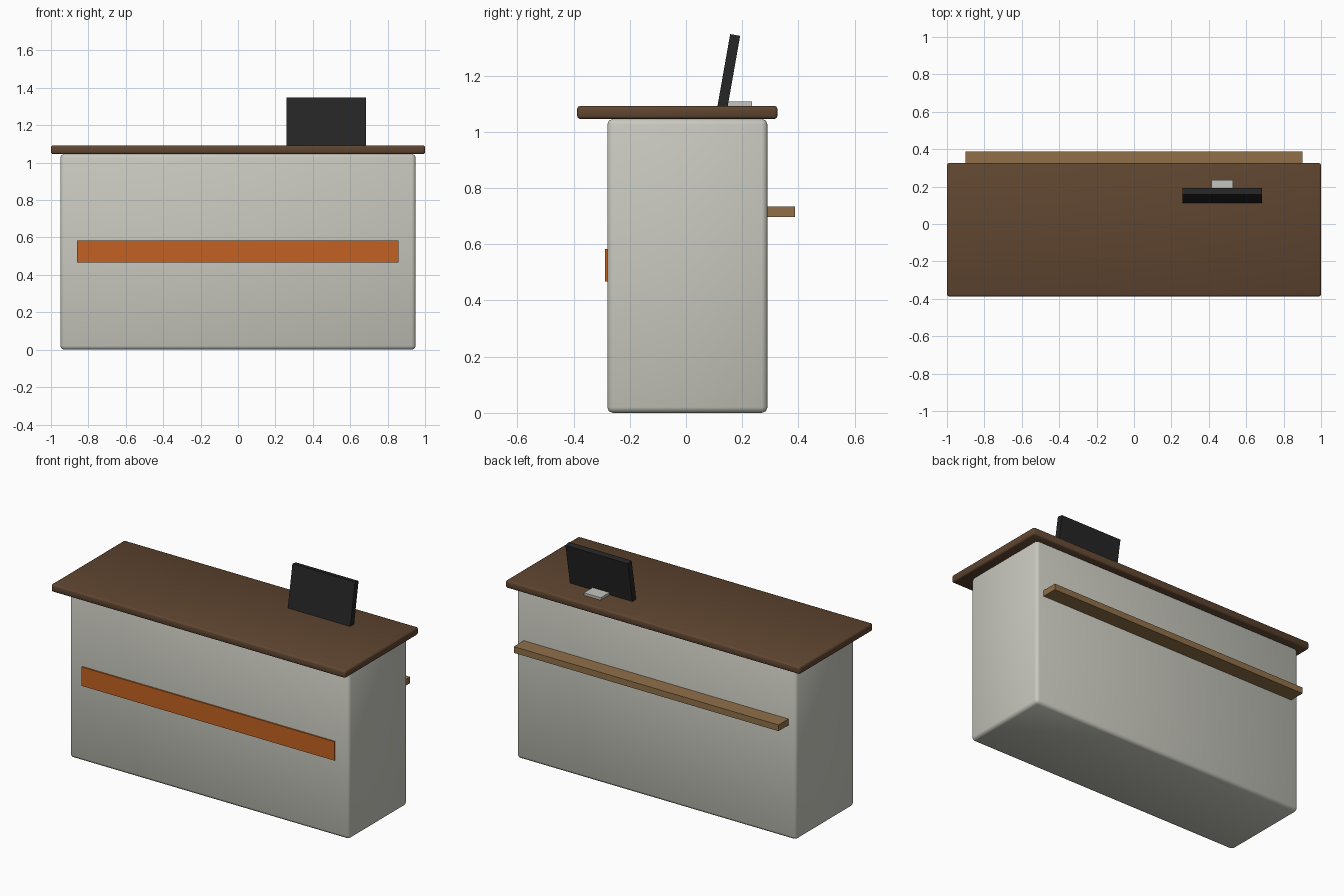
import bpy
from math import radians
from mathutils import Matrix

default = bpy.data.objects.get("Cube")
if default:
    bpy.data.objects.remove(default, do_unlink=True)


def material(name, colour):
    mat = bpy.data.materials.new(name)
    mat.use_nodes = True
    mat.diffuse_color = (*colour, 1)
    bsdf = mat.node_tree.nodes["Principled BSDF"]
    bsdf.inputs["Base Color"].default_value = (*colour, 1)
    bsdf.inputs["Roughness"].default_value = 0.7
    return mat


def box(name, low, high, mat, bevel=0):
    """Box between two corners, optionally with soft rounded edges."""
    size = [b - a for a, b in zip(low, high)]
    centre = [(a + b) / 2 for a, b in zip(low, high)]
    bpy.ops.mesh.primitive_cube_add(size=1, location=centre)
    obj = bpy.context.object
    obj.name = obj.data.name = name
    obj.data.transform(Matrix.Diagonal((*size, 1)))
    obj.data.materials.append(mat)
    if bevel:
        mod = obj.modifiers.new("soft_edges", "BEVEL")
        mod.width = bevel
        mod.segments = 2
        bpy.ops.object.shade_smooth()
    return obj


pale = material("warm_pale_grey", (0.58, 0.58, 0.52))
walnut = material("dark_walnut", (0.115, 0.06, 0.03))
oak = material("light_oak", (0.28, 0.16, 0.067))
orange = material("burnt_orange", (0.55, 0.12, 0.015))
black = material("screen_black", (0.019, 0.019, 0.019))
silver = material("stand_grey", (0.55, 0.55, 0.52))

# Counter body and overhanging top
box("counter_body", (-0.95, -0.28, 0), (0.95, 0.29, 1.046), pale, 0.02)
box("counter_top", (-1, -0.387, 1.046), (1, 0.325, 1.092), walnut, 0.01)

# Front accent band and rear shelf
box("accent_band", (-0.86, -0.289, 0.467), (0.857, -0.275, 0.583), orange)
box("rear_shelf", (-0.9, 0.28, 0.697), (0.9, 0.387, 0.735), oak)

# Monitor leaning backwards, with its foot behind
monitor = box("monitor", (0.26, -0.018, -0.01), (0.685, 0.018, 0.253), black)
monitor.location = (0.4725, 0.152, 1.215)
monitor.rotation_euler.x = radians(-10)
box("monitor_foot", (0.415, 0.14, 1.088), (0.53, 0.235, 1.107), silver)
